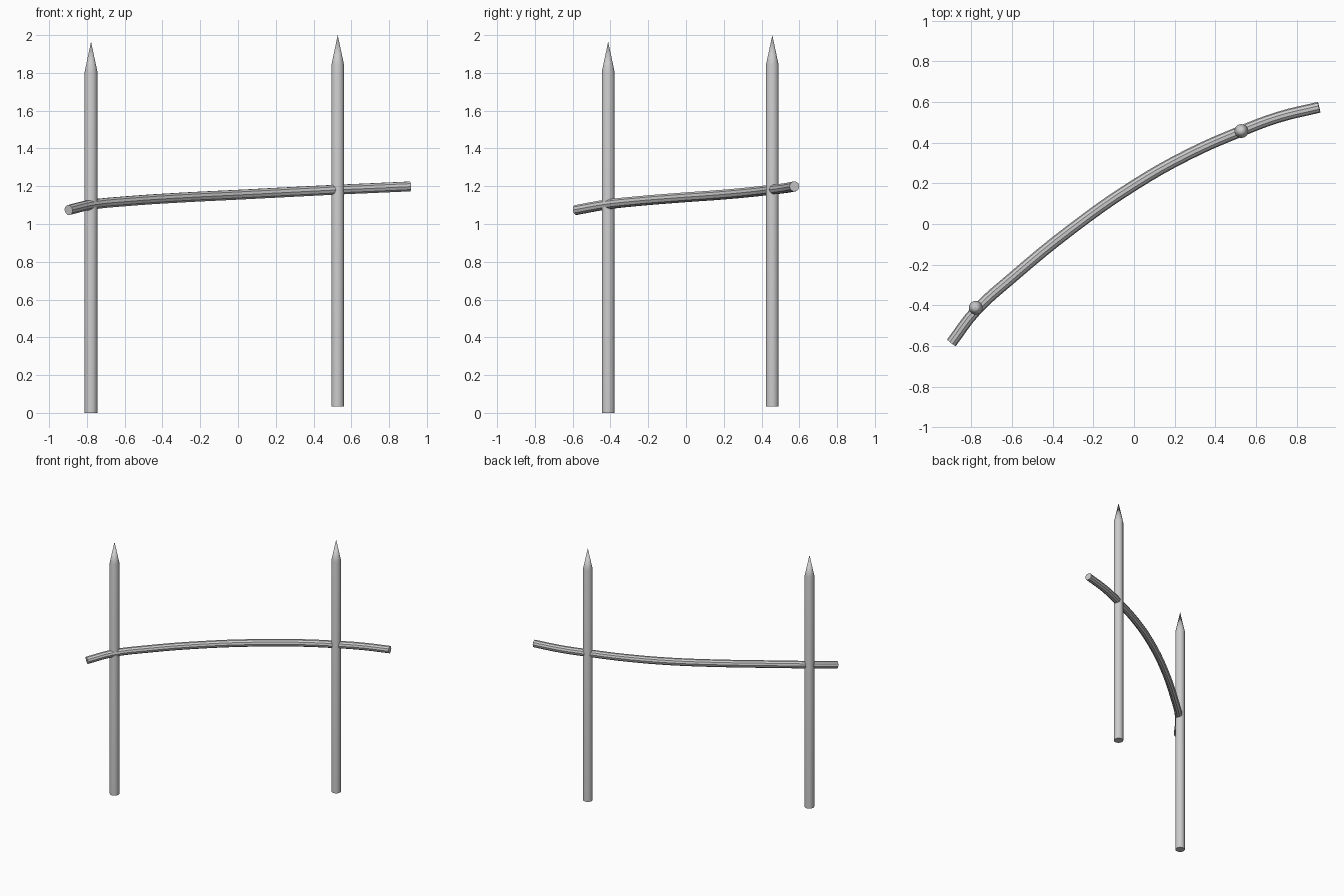
import bpy, bmesh, math

if "Cube" in bpy.data.objects:
    bpy.data.objects.remove(bpy.data.objects["Cube"])

SIDES = 20


def finish(obj):
    bpy.ops.object.select_all(action='DESELECT')
    obj.select_set(True)
    bpy.context.view_layer.objects.active = obj
    if obj.type == 'CURVE':
        bpy.ops.object.convert(target='MESH')
    bpy.ops.object.shade_smooth_by_angle(angle=math.radians(30))


def post(name, x, y, base, radius=0.034, shaft=1.805, tip=0.16):
    # Round shaft whose top ring is extruded and merged into a point
    bm = bmesh.new()
    bmesh.ops.create_cone(bm, cap_ends=True, segments=SIDES,
                          radius1=radius, radius2=radius, depth=shaft)
    bmesh.ops.translate(bm, verts=bm.verts, vec=(0, 0, shaft / 2))
    top = max(bm.faces, key=lambda f: f.calc_center_median().z)
    bmesh.ops.poke(bm, faces=[top])
    apex = min((v for v in bm.verts if v.co.z > shaft / 2),
               key=lambda v: v.co.xy.length)
    apex.co.z = shaft + tip
    mesh = bpy.data.meshes.new(name)
    bm.to_mesh(mesh)
    bm.free()
    obj = bpy.data.objects.new(name, mesh)
    obj.location = (x, y, base)
    bpy.context.collection.objects.link(obj)
    finish(obj)


def rail(name, points, radius):
    # Bent round bar with capped ends
    curve = bpy.data.curves.new(name, 'CURVE')
    curve.dimensions = '3D'
    curve.bevel_depth = radius
    curve.bevel_resolution = 3
    curve.use_fill_caps = True
    curve.resolution_u = 4
    spline = curve.splines.new('BEZIER')
    spline.bezier_points.add(len(points) - 1)
    for bp, co in zip(spline.bezier_points, points):
        bp.co = co
        bp.handle_left_type = bp.handle_right_type = 'AUTO'
    obj = bpy.data.objects.new(name, curve)
    bpy.context.collection.objects.link(obj)
    finish(obj)


# Two pointed posts, the right one slightly raised
post("left_post", -0.778, -0.412, 0.0)
post("right_post", 0.528, 0.457, 0.035)

# Curved rail running through both posts
rail("curved_rail", [
    (-0.897, -0.583, 1.074), (-0.778, -0.427, 1.102), (-0.6, -0.265, 1.12),
    (-0.3, -0.02, 1.14), (0.0, 0.19, 1.155), (0.27, 0.343, 1.169),
    (0.528, 0.457, 1.182), (0.71, 0.525, 1.19), (0.91, 0.574, 1.199),
], 0.027)
